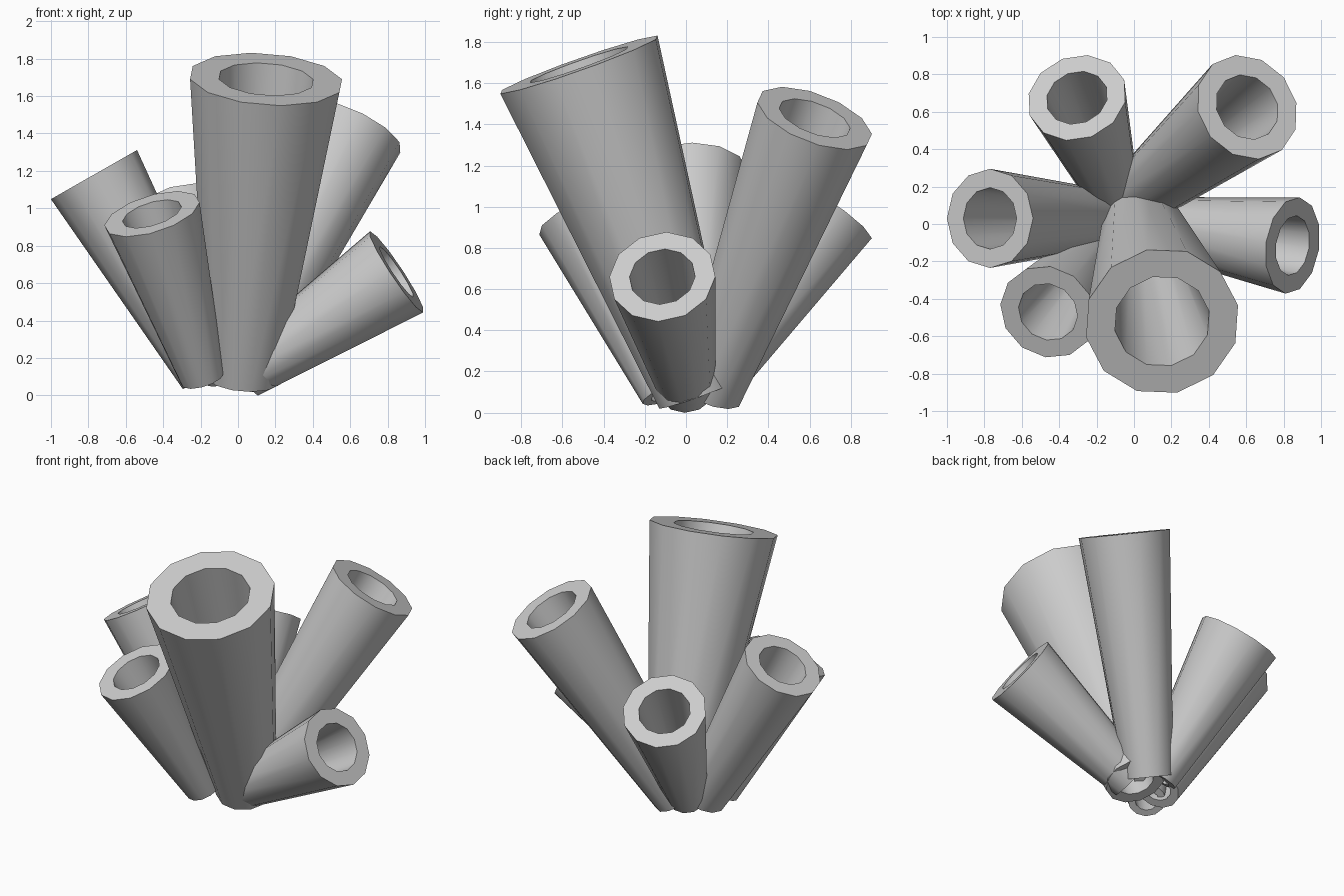
import bpy
import bmesh
from math import atan2, cos, sin, tau
from mathutils import Euler, Vector

cube = bpy.data.objects.get("Cube")
if cube:
    bpy.data.objects.remove(cube, do_unlink=True)

SIDES = 12
BORE = 0.62  # hole radius as a share of the outer radius

grey = bpy.data.materials.new("matte_grey")
grey.use_nodes = True
grey.diffuse_color = (0.6, 0.6, 0.6, 1)
bsdf = next(n for n in grey.node_tree.nodes if n.type == "BSDF_PRINCIPLED")
bsdf.inputs["Base Color"].default_value = (0.6, 0.6, 0.6, 1)
bsdf.inputs["Roughness"].default_value = 0.8


def tapered_tube(name, base, top, base_radius, top_radius):
    """Open tube widening from base to top, smooth walls and flat rims."""
    base, top = Vector(base), Vector(top)
    axis = top - base
    tilt = atan2(axis.xy.length, axis.z)
    turn = Euler((0, tilt, atan2(axis.y, axis.x))).to_matrix()
    bm = bmesh.new()

    # Closed loop of rings: outer wall up, rim, inner wall down, lower rim
    profile = [(base_radius, base), (top_radius, top),
               (top_radius * BORE, top), (base_radius * BORE, base)]
    rings = []
    for radius, centre in profile:
        ring = []
        for i in range(SIDES):
            a = tau * i / SIDES
            ring.append(bm.verts.new(
                centre + turn @ Vector((radius * cos(a), radius * sin(a), 0))))
        rings.append(ring)

    for k, ring in enumerate(rings):
        nxt = rings[(k + 1) % len(rings)]
        for i in range(SIDES):
            j = (i + 1) % SIDES
            face = bm.faces.new((ring[i], ring[j], nxt[j], nxt[i]))
            face.smooth = k % 2 == 0
    for edge in bm.edges:
        edge.smooth = all(f.smooth for f in edge.link_faces)
    bm.normal_update()

    mesh = bpy.data.meshes.new(name)
    bm.to_mesh(mesh)
    bm.free()
    mesh.materials.append(grey)
    obj = bpy.data.objects.new(name, mesh)
    bpy.context.collection.objects.link(obj)


# Cluster of tubes fanning out from a common foot
tapered_tube("large_front_tube", (0.03, 0.05, 0.085), (0.15, -0.52, 1.69), 0.195, 0.415)
tapered_tube("front_right_tube", (-0.19, -0.10, 0.09), (-0.46, -0.47, 0.97), 0.12, 0.265)
tapered_tube("right_tube", (-0.16, 0.03, 0.11), (-0.77, 0.03, 1.18), 0.155, 0.265)
tapered_tube("back_right_tube", (-0.095, 0.12, 0.12), (-0.305, 0.675, 0.98), 0.13, 0.27)
tapered_tube("back_left_tube", (-0.02, 0.12, 0.10), (0.605, 0.625, 1.43), 0.16, 0.295)
tapered_tube("left_tube", (0.03, 0.005, 0.116), (0.848, -0.115, 0.66), 0.14, 0.26)
